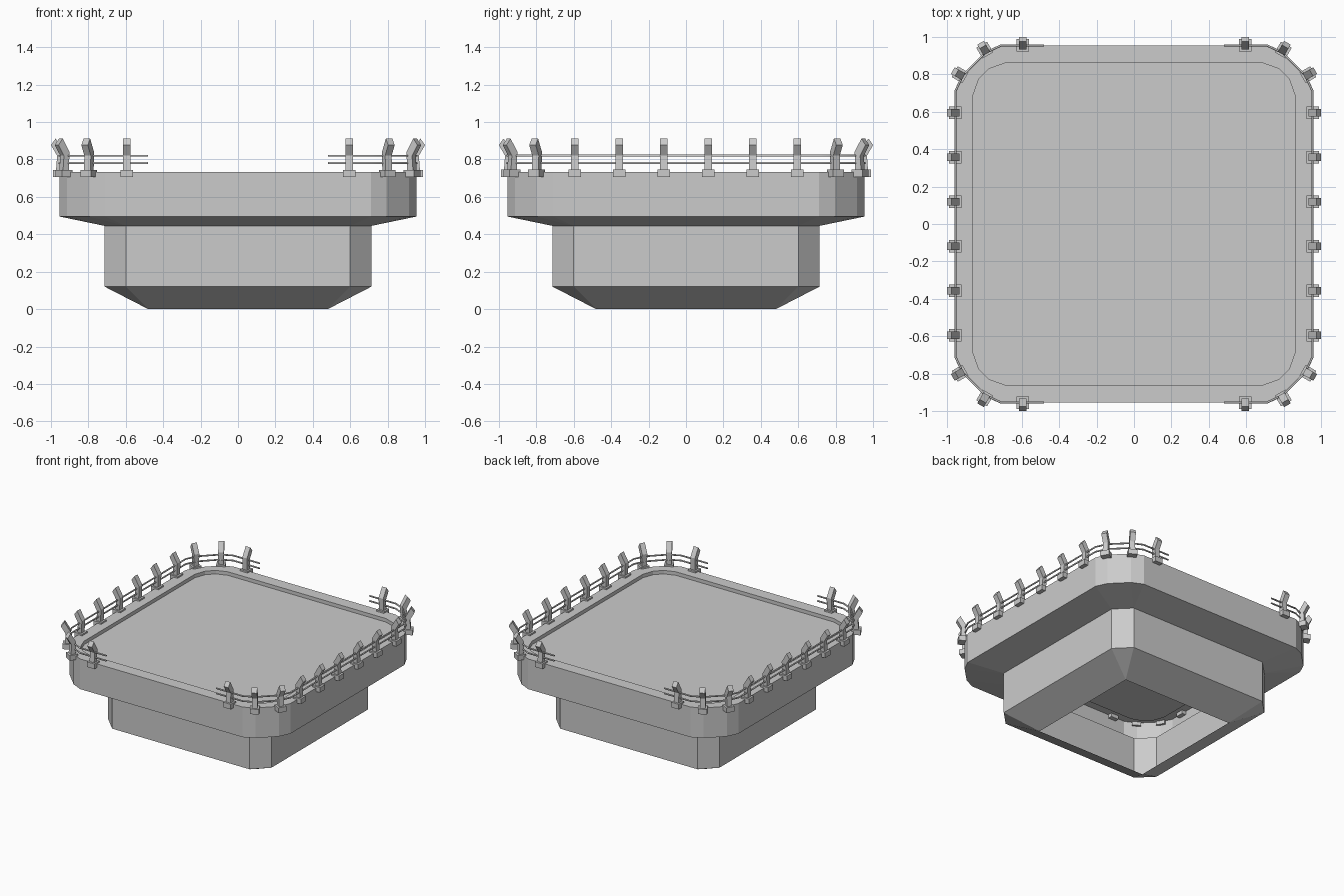
import bpy
import bmesh
from math import atan2, radians
from mathutils import Matrix, Vector

cube = bpy.data.objects.get("Cube")
if cube:
    bpy.data.objects.remove(cube)


def material(name, rgb):
    m = bpy.data.materials.new(name)
    m.use_nodes = True
    m.diffuse_color = (*rgb, 1)
    m.node_tree.nodes["Principled BSDF"].inputs["Base Color"].default_value = (*rgb, 1)
    return m


concrete = material("light grey", (0.6, 0.6, 0.6))


def add_object(name, bm):
    mesh = bpy.data.meshes.new(name)
    bm.to_mesh(mesh)
    bm.free()
    mesh.materials.append(concrete)
    ob = bpy.data.objects.new(name, mesh)
    bpy.context.collection.objects.link(ob)
    return ob


def square_outline(side, start, mid):
    """Square whose corners are cut by four points, anticlockwise."""
    corner = [(side, start), (mid[0], mid[1]), (mid[1], mid[0]), (start, side)]
    return [Matrix.Rotation(radians(90 * k), 2) @ Vector(p)
            for k in range(4) for p in corner]


def shell(name, sections, cap=False):
    """Walls between stacked outlines, with an optional closing top face."""
    bm = bmesh.new()
    rings = [[bm.verts.new((p.x, p.y, z)) for p in outline] for outline, z in sections]
    for low, high in zip(rings, rings[1:]):
        n = len(low)
        for i in range(n):
            j = (i + 1) % n
            bm.faces.new((low[i], low[j], high[j], high[i]))
    if cap:
        bm.faces.new(rings[-1])
    bmesh.ops.remove_doubles(bm, verts=bm.verts, dist=0.0005)
    return add_object(name, bm)


# Hollow pedestal with an open bottom, and the slab with its sunken deck
rim = square_outline(0.955, 0.71, (0.915, 0.795))
deck_edge = square_outline(0.86, 0.69, (0.83, 0.775))
pedestal = square_outline(0.713, 0.6, (0.713, 0.6))
foot = square_outline(0.48, 0.48, (0.48, 0.48))
shell("pedestal", [(foot, 0), (pedestal, 0.12), (pedestal, 0.445)])
shell("platform_slab", [(pedestal, 0.445), (rim, 0.495), (rim, 0.733),
                        (deck_edge, 0.733), (deck_edge, 0.705)], cap=True)

# Side profile of a railing post: outward offset and height
POST = [(-0.018, 0.74), (0.018, 0.74), (0.012, 0.82), (0.045, 0.877),
        (0.02, 0.912), (-0.022, 0.84)]


def railing_post(name, x, y, angle):
    bm = bmesh.new()
    face = bm.faces.new([bm.verts.new((o, -0.02, z)) for o, z in POST])
    new = bmesh.ops.extrude_face_region(bm, geom=[face])["geom"]
    bmesh.ops.translate(bm, vec=(0, 0.04, 0),
                        verts=[v for v in new if isinstance(v, bmesh.types.BMVert)])
    # square foot block
    bmesh.ops.create_cube(bm, size=1, matrix=Matrix.Translation((0, 0, 0.725))
                          @ Matrix.Diagonal((0.066, 0.066, 0.04, 1)))
    bmesh.ops.recalc_face_normals(bm, faces=bm.faces)
    bm.transform(Matrix.Translation((x, y, 0)) @ Matrix.Rotation(angle, 4, "Z"))
    add_object(name, bm)


def rail(name, side, z):
    """Thin rail along one side, wrapping round both corners."""
    path = [(0.48, -0.955)] + [(p.x, p.y) for p in rim[12:] + rim[:4]] + [(0.48, 0.955)]
    curve = bpy.data.curves.new(name, "CURVE")
    curve.dimensions = "3D"
    curve.bevel_depth = 0.006
    curve.bevel_resolution = 1
    curve.use_fill_caps = True
    spline = curve.splines.new("POLY")
    spline.points.add(len(path) - 1)
    for point, (x, y) in zip(spline.points, path):
        point.co = (side * x, y, z, 1)
    curve.materials.append(concrete)
    bpy.context.collection.objects.link(bpy.data.objects.new(name, curve))


# Railings: posts along each side, round the corners and onto both ends
for label, side in (("left", 1), ("right", -1)):
    spots = [(0.955, 0.595 - 0.238 * i, 1, 0) for i in range(6)]
    for end in (1, -1):
        spots += [(0.93, end * 0.798, 0.87, end * 0.5),
                  (0.798, end * 0.93, 0.5, end * 0.87),
                  (0.595, end * 0.955, 0, end)]
    for i, (x, y, nx, ny) in enumerate(spots):
        railing_post(f"{label}_railing_post_{i + 1}", side * x, y, atan2(ny, side * nx))
    rail(f"{label}_lower_rail", side, 0.78)
    rail(f"{label}_upper_rail", side, 0.82)
